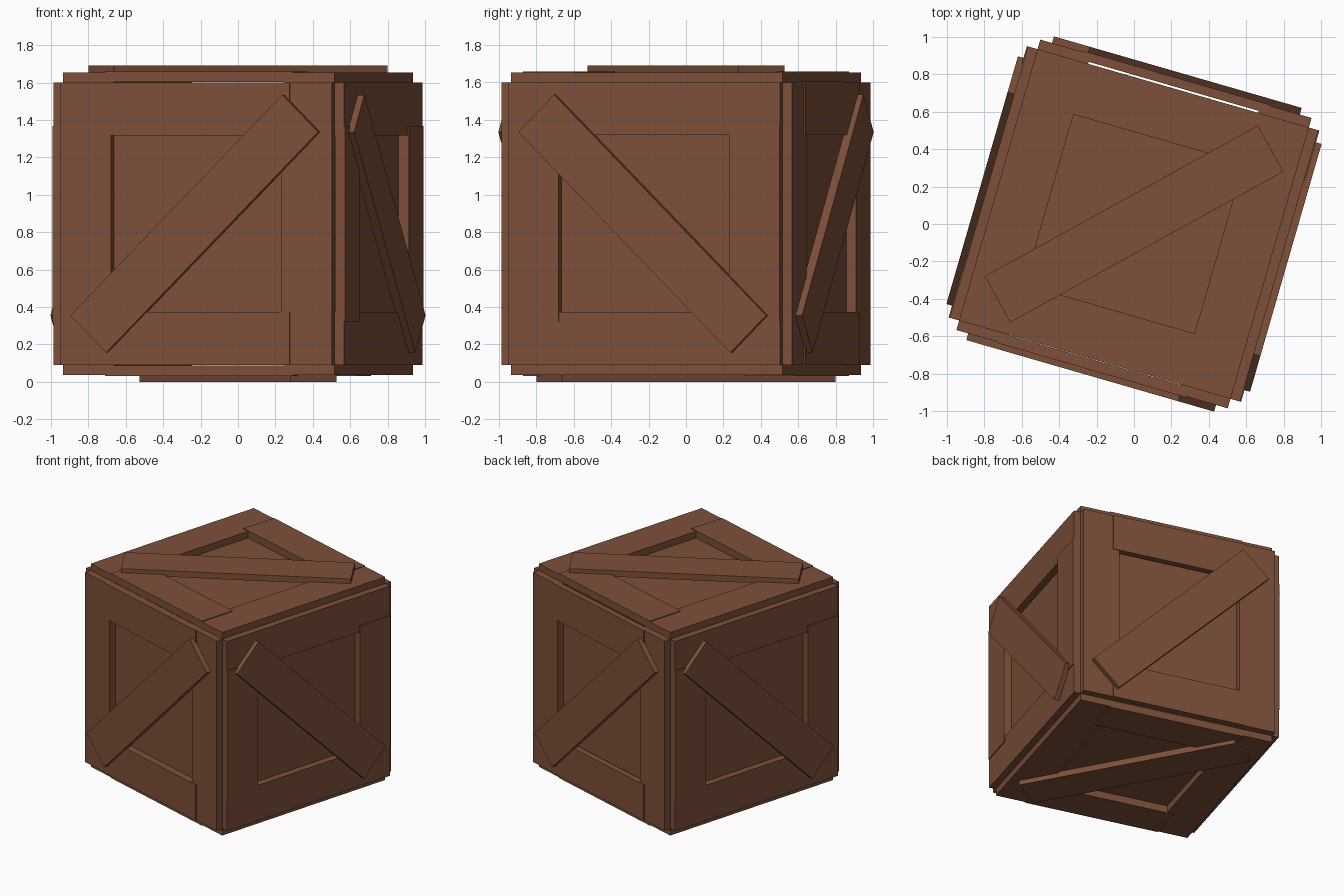
import bpy, bmesh, math
from mathutils import Matrix, Vector

if "Cube" in bpy.data.objects:
    bpy.data.objects.remove(bpy.data.objects["Cube"])

HALF = 0.755      # half side of the inner box and of every board frame
INNER = 0.473     # inner edge of the frame boards
SHORT = 0.522     # half length of the short boards
MID = 0.845       # height of the crate centre

wood = bpy.data.materials.new("brown_wood")
wood.diffuse_color = (0.205, 0.079, 0.041, 1.0)
wood.use_nodes = True
wood.node_tree.nodes["Principled BSDF"].inputs["Base Color"].default_value = wood.diffuse_color

# whole crate is turned a little about the vertical axis
CRATE = Matrix.Translation((0, 0, MID)) @ Matrix.Rotation(math.radians(-16.1), 4, 'Z')


def box(name, lo, hi, matrix, spin=0.0):
    """Box between two corners, spun about the face normal, placed by a matrix."""
    lo, hi = Vector(lo), Vector(hi)
    bm = bmesh.new()
    bmesh.ops.create_cube(bm, size=1.0)
    bmesh.ops.scale(bm, vec=hi - lo, verts=bm.verts)
    bmesh.ops.translate(bm, vec=(lo + hi) / 2, verts=bm.verts)
    bmesh.ops.transform(bm, matrix=matrix @ Matrix.Rotation(spin, 4, 'Z'), verts=bm.verts)
    mesh = bpy.data.meshes.new(name)
    bm.to_mesh(mesh)
    bm.free()
    mesh.materials.append(wood)
    obj = bpy.data.objects.new(name, mesh)
    bpy.context.collection.objects.link(obj)
    return obj


# inner box seen through the frame openings
c = HALF - 0.001
box("inner_box", (-c, -c, -c), (c, c, c), CRATE)

# each side: direction of the short boards, and the outward normal
sides = {
    "front": ((1, 0, 0), (0, -1, 0)),
    "right": ((0, 0, 1), (1, 0, 0)),
    "back": ((-1, 0, 0), (0, 1, 0)),
    "left": ((0, 0, 1), (-1, 0, 0)),
    "top": ((1, 0, 0), (0, 0, 1)),
    "bottom": ((1, 0, 0), (0, 0, -1)),
}

for side, (along, normal) in sides.items():
    a, n = Vector(along), Vector(normal)
    face = CRATE @ Matrix((a, n.cross(a), n)).transposed().to_4x4()
    lift = 0.766 if side == "back" else 0.757   # back short boards stand off slightly
    for s, tag in ((-1, "a"), (1, "b")):
        near, far = sorted((s * INNER, s * HALF))
        # long frame boards
        box(f"{side}_long_board_{tag}", (near, -HALF, HALF), (far, HALF, 0.808), face)
        # short cross boards, slightly proud and overlapping the long ones
        box(f"{side}_short_board_{tag}", (-SHORT, near, lift), (SHORT, far, 0.814), face)
    # diagonal brace
    box(f"{side}_diagonal_brace", (-0.834, -0.141, 0.797), (0.834, 0.141, 0.845),
        face, math.radians(45))
